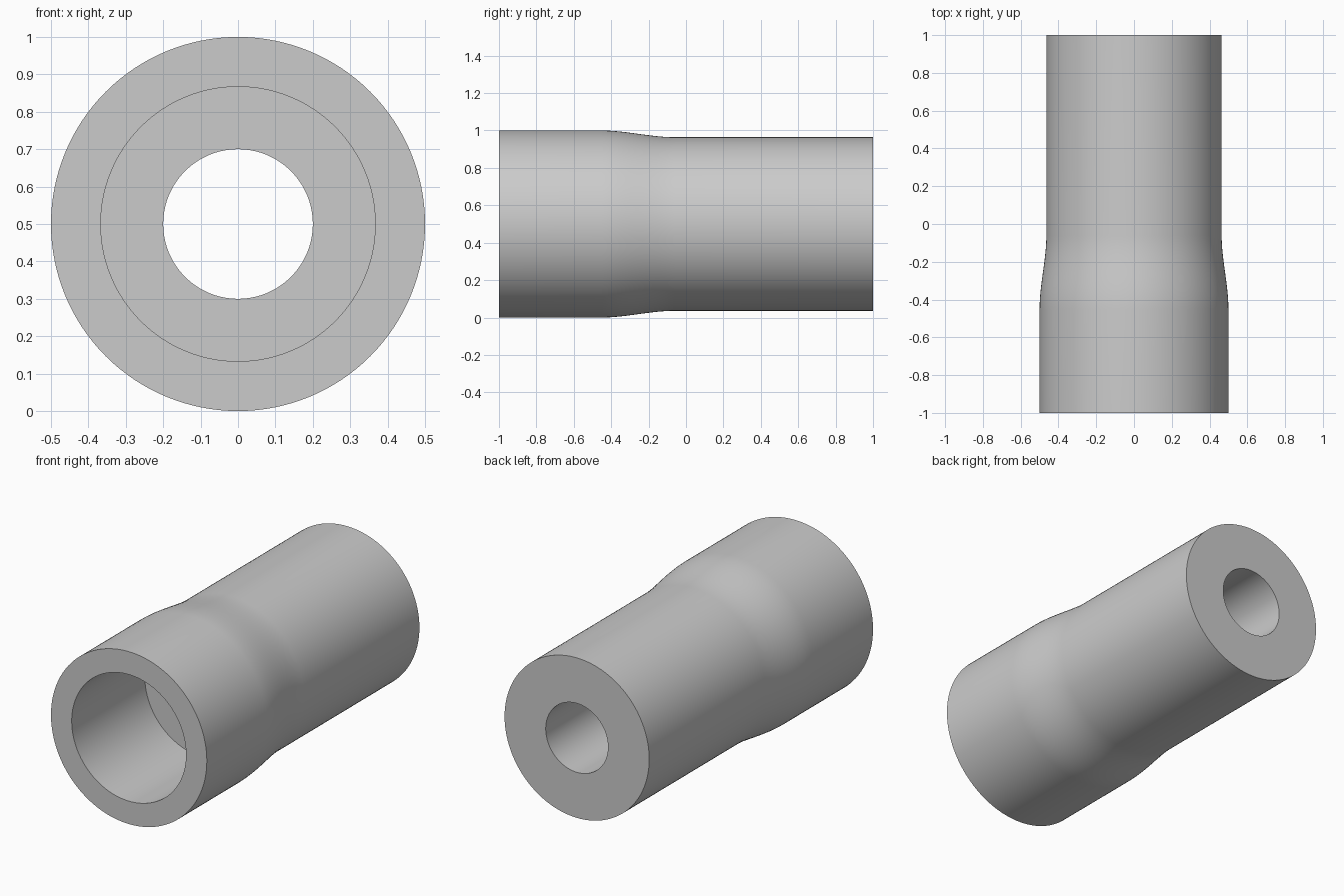
import bpy, bmesh, math

cube = bpy.data.objects.get("Cube")
if cube:
    bpy.data.objects.remove(cube, do_unlink=True)

SEGMENTS = 128
FRONT, BACK = -1.0, 1.0
WIDE, NARROW = 0.5, 0.464
SOCKET, BORE = 0.367, 0.2
SOCKET_END = -0.33
TAPER_START, TAPER_END = -0.45, -0.06

# Outer wall: wide collar easing into the narrower body
profile = [(WIDE, FRONT)]
STEPS = 16
for i in range(STEPS + 1):
    t = i / STEPS
    ease = t * t * (3 - 2 * t)
    profile.append((WIDE + (NARROW - WIDE) * ease,
                    TAPER_START + (TAPER_END - TAPER_START) * t))

# Back face, through bore, step and wide front socket
profile += [(NARROW, BACK), (BORE, BACK), (BORE, SOCKET_END),
            (SOCKET, SOCKET_END), (SOCKET, FRONT)]

# Revolve the closed profile around the long axis
bm = bmesh.new()
verts = [bm.verts.new((r, y, 0)) for r, y in profile]
edges = [bm.edges.new((v, verts[(i + 1) % len(verts)])) for i, v in enumerate(verts)]
bmesh.ops.spin(bm, geom=verts + edges, cent=(0, 0, 0), axis=(0, 1, 0),
               angle=math.tau, steps=SEGMENTS)
bmesh.ops.remove_doubles(bm, verts=bm.verts[:], dist=0.0001)
bmesh.ops.recalc_face_normals(bm, faces=bm.faces[:])
bmesh.ops.translate(bm, verts=bm.verts[:], vec=(0, 0, WIDE))

mesh = bpy.data.meshes.new("stepped_sleeve")
bm.to_mesh(mesh)
bm.free()
sleeve = bpy.data.objects.new("stepped_sleeve", mesh)
bpy.context.collection.objects.link(sleeve)

# Plain grey material
grey = bpy.data.materials.new("plain_grey")
grey.use_nodes = True
colour = (0.6, 0.6, 0.6, 1)
grey.diffuse_color = colour
grey.node_tree.nodes["Principled BSDF"].inputs["Base Color"].default_value = colour
mesh.materials.append(grey)

# Smooth walls with crisp rims
bpy.ops.object.select_all(action="DESELECT")
sleeve.select_set(True)
bpy.context.view_layer.objects.active = sleeve
bpy.ops.object.shade_smooth_by_angle(angle=math.radians(30))
